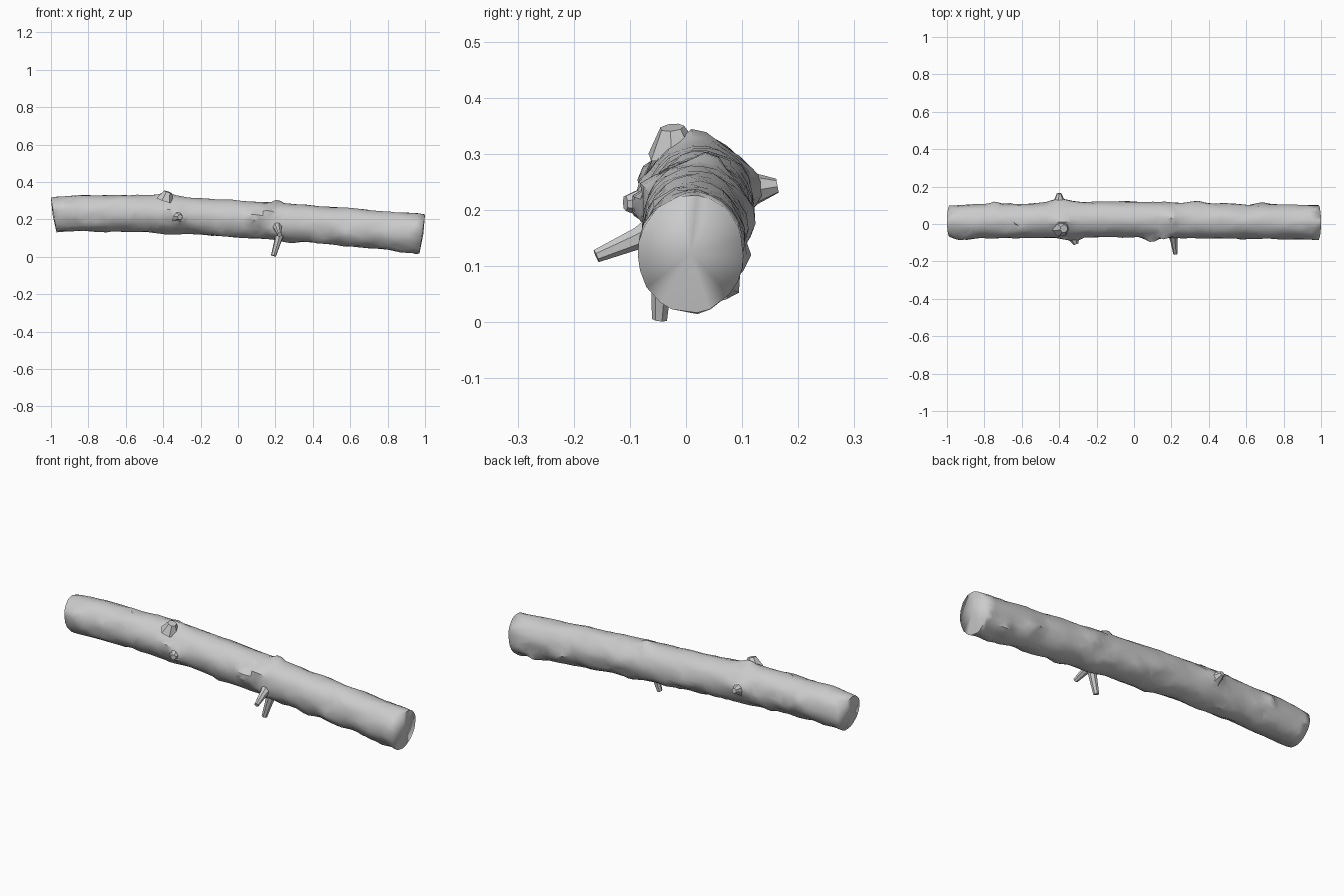
import bpy, bmesh, math, random
from mathutils import Vector, noise

if "Cube" in bpy.data.objects:
    bpy.data.objects.remove(bpy.data.objects["Cube"])

random.seed(4)
SIDES, RINGS = 26, 90

# Log outline: x, bottom z, top z, front y, back y
PROFILE = [
    (-1.0, .130, .315, -.070, .100), (-.88, .137, .328, -.078, .106),
    (-.6, .134, .330, -.075, .108), (-.4, .125, .328, -.072, .118),
    (-.2, .118, .312, -.070, .120), (0, .102, .300, -.070, .120),
    (.2, .088, .288, -.074, .114), (.4, .072, .274, -.078, .110),
    (.6, .054, .259, -.078, .105), (.8, .037, .243, -.080, .104),
    (1.0, .016, .227, -.086, .103)]

# Knots: x, angle (0 back, 90 top, 180 front, 270 under), height, x spread, angle spread
KNOTS = [
    (-.38, 95, .022, .045, .30), (.21, 78, .020, .020, .30),
    (-.31, 190, .030, .030, .25), (-.36, 170, .018, .050, .25),
    (.09, 172, .034, .040, .25), (.16, 150, .020, .030, .20),
    (-.94, 160, .018, .050, .22), (-.91, 190, .014, .030, .20),
    (-.75, 15, .018, .030, .30), (.33, 10, .016, .050, .30),
    (-.4, 10, .022, .050, .35), (.21, 215, .016, .040, .30),
    (.9, 262, .008, .030, .25), (.86, 318, .016, .030, .25),
    (.58, 205, .012, .030, .25), (-.1, 235, .010, .040, .25),
    (.45, 240, .012, .040, .25), (-.55, 300, .010, .040, .30),
    (.7, 340, .012, .040, .25), (.05, 320, .012, .040, .25)]


def outline(x):
    for a, b in zip(PROFILE, PROFILE[1:]):
        if x <= b[0]:
            t = (x - a[0]) / (b[0] - a[0])
            return [p + (q - p) * t for p, q in zip(a[1:], b[1:])]
    return PROFILE[-1][1:]


def bark_offset(x, a):
    p = Vector((x * 9, math.cos(a) * 2.2, math.sin(a) * 2.2))
    rough = .003 + .004 * max(0, -math.sin(a - .3))
    d = rough * noise.noise(p) * 1.6 + random.uniform(-.0015, .0015)
    for kx, deg, h, sx, sa in KNOTS:
        da = (a - math.radians(deg) + math.pi) % math.tau - math.pi
        d += h * math.exp(-((x - kx) / sx) ** 2 - (da / sa) ** 2)
    return d


def finish(name, bm, angle):
    bmesh.ops.recalc_face_normals(bm, faces=bm.faces)
    mesh = bpy.data.meshes.new(name)
    bm.to_mesh(mesh)
    bm.free()
    ob = bpy.data.objects.new(name, mesh)
    bpy.context.collection.objects.link(ob)
    bpy.ops.object.select_all(action='DESELECT')
    ob.select_set(True)
    bpy.context.view_layer.objects.active = ob
    bpy.ops.object.shade_smooth_by_angle(angle=math.radians(angle))
    return ob


def skin(bm, rings):
    for r, s in zip(rings, rings[1:]):
        n = len(r)
        for i in range(n):
            bm.faces.new((r[i], r[(i + 1) % n], s[(i + 1) % n], s[i]))


# Trunk with slanted sawn ends, thinned to irregular bark facets
bm = bmesh.new()
rings = []
for j in range(RINGS + 1):
    x = -1 + 2 * j / RINGS
    inner = 0 < j < RINGS
    z0, z1, y0, y1 = outline(x)
    ring = []
    for i in range(SIDES):
        a = math.tau * i / SIDES
        d = bark_offset(x, a) if inner else 0
        xx = x - math.copysign(.015 * (1 - math.sin(a)), x) * abs(x) ** 3
        ring.append(bm.verts.new((xx,
            (y0 + y1) / 2 + ((y1 - y0) / 2 + d) * math.cos(a),
            (z0 + z1) / 2 + ((z1 - z0) / 2 + d) * math.sin(a))))
    rings.append(ring)
skin(bm, rings)
for ring, sign in ((rings[0], -1), (rings[-1], 1)):
    mid = sum((v.co for v in ring), Vector()) / SIDES
    hub = bm.verts.new(mid + Vector((sign * .006, 0, 0)))
    for i in range(SIDES):
        bm.faces.new((ring[i], ring[(i + 1) % SIDES], hub))
trunk = finish("log_trunk", bm, 35)
thin = trunk.modifiers.new("bark_facets", 'DECIMATE')
thin.ratio = .45


# Broken twigs: tapered stubs given as (point, radius) along their length
def twig(name, path, sides=7):
    bm = bmesh.new()
    pts = [Vector(p) for p, r in path]
    axis = (pts[-1] - pts[0]).normalized()
    u = axis.orthogonal().normalized()
    w = axis.cross(u)
    rings = []
    for p, (_, r) in zip(pts, path):
        rings.append([bm.verts.new(p + r * (u * math.cos(math.tau * i / sides)
                      + w * math.sin(math.tau * i / sides))) for i in range(sides)])
    skin(bm, rings)
    bm.faces.new(rings[0])
    bm.faces.new(rings[-1])
    return finish(name, bm, 40)


twig("lower_twig", [((.232, -.03, .16), .032), ((.215, -.042, .09), .020),
                    ((.190, -.047, .005), .014)])
twig("front_twig", [((.21, -.05, .165), .032), ((.213, -.085, .150), .020),
                    ((.222, -.160, .118), .012)])
twig("back_stub", [((-.40, .08, .228), .060), ((-.40, .122, .238), .030),
                   ((-.40, .163, .243), .013)])
twig("top_stub", [((-.39, -.02, .30), .050), ((-.375, -.025, .347), .022)])
twig("front_stub", [((-.33, -.05, .215), .040), ((-.31, -.108, .212), .014)])
